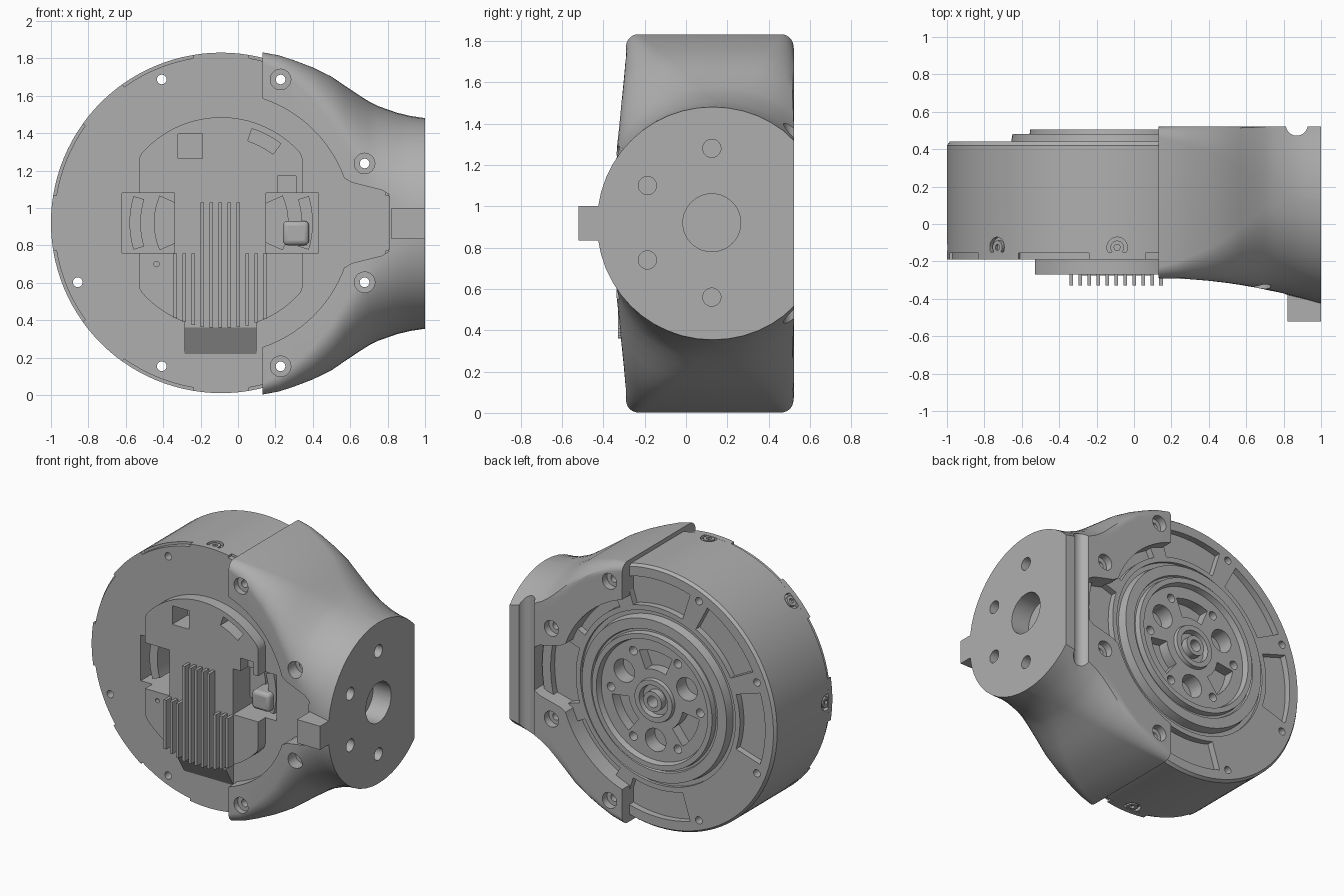
import bpy, bmesh
from math import sin, cos, pi, radians, sqrt
from mathutils import Vector

cube = bpy.data.objects.get("Cube")
if cube:
    bpy.data.objects.remove(cube, do_unlink=True)

grey = bpy.data.materials.new("plain grey")
grey.use_nodes = True
grey.diffuse_color = (0.43, 0.43, 0.43, 1)
grey.node_tree.nodes["Principled BSDF"].inputs["Base Color"].default_value = (0.43, 0.43, 0.43, 1)

CX, CZ, R = -0.09, 0.92, 0.91      # motor axis and radius
FRONT, BACK = -0.19, 0.44          # motor faces


def finish(name, bm):
    bmesh.ops.recalc_face_normals(bm, faces=bm.faces)
    mesh = bpy.data.meshes.new(name)
    bm.to_mesh(mesh)
    bm.free()
    mesh.materials.append(grey)
    ob = bpy.data.objects.new(name, mesh)
    bpy.context.collection.objects.link(ob)
    return ob


def loft(name, rings):
    """Skin closed rings of equal length and cap both ends."""
    bm = bmesh.new()
    loops = [[bm.verts.new(p) for p in ring] for ring in rings]
    n = len(loops[0])
    for a, b in zip(loops, loops[1:]):
        for i in range(n):
            j = (i + 1) % n
            bm.faces.new((a[i], a[j], b[j], b[i]))
    bm.faces.new(loops[0])
    bm.faces.new(loops[-1])
    return finish(name, bm)


def prism(name, pts, y0, y1):
    return loft(name, [[(x, y, z) for x, z in pts] for y in (y0, y1)])


def box(name, x0, x1, y0, y1, z0, z1):
    return prism(name, [(x0, z0), (x1, z0), (x1, z1), (x0, z1)], y0, y1)


def polar(r, deg):
    return CX + r * cos(radians(deg)), CZ + r * sin(radians(deg))


def sector(name, r0, r1, a0, a1, y0, y1, n=12):
    angles = [a0 + (a1 - a0) * i / n for i in range(n + 1)]
    pts = [polar(r1, a) for a in angles] + [polar(r0, a) for a in reversed(angles)]
    return prism(name, pts, y0, y1)


def rod(name, start, end, r, n=28):
    start, end = Vector(start), Vector(end)
    turn = (end - start).to_track_quat('Z', 'Y')
    rim = [turn @ Vector((r * cos(2 * pi * i / n), r * sin(2 * pi * i / n), 0)) for i in range(n)]
    return loft(name, [[p + v for v in rim] for p in (start, end)])


def bore(x, z, r, y0, y1, n=28):
    return rod("bore", (x, y0, z), (x, y1, z), r, n)


def lathe(name, profile, n=112):
    """Turn a closed profile of (radius, y) about the motor axis."""
    bm = bmesh.new()
    rows = []
    for r, y in profile:
        if r == 0:
            rows.append([bm.verts.new((CX, y, CZ))] * n)
        else:
            rows.append([bm.verts.new((CX + r * cos(2 * pi * i / n), y, CZ + r * sin(2 * pi * i / n)))
                         for i in range(n)])
    for a, b in zip(rows, rows[1:]):
        for i in range(n):
            j = (i + 1) % n
            corners = list(dict.fromkeys((a[i], a[j], b[j], b[i])))
            bm.faces.new(corners)
    return finish(name, bm)


def cut(target, cutters):
    for c in cutters:
        mod = target.modifiers.new("cut", 'BOOLEAN')
        mod.operation, mod.solver, mod.object = 'DIFFERENCE', 'EXACT', c
        bpy.context.view_layer.objects.active = target
        bpy.ops.object.modifier_apply(modifier=mod.name)
        bpy.data.objects.remove(c, do_unlink=True)


# Motor body with stepped hub and bearing on the back
motor = lathe("motor_body", [
    (0, FRONT), (.893, FRONT), (.893, -.155), (R, -.155), (R, .42), (.895, BACK), (.6, BACK),
    (.6, .42), (.57, .42), (.56, .48), (.49, .48), (.485, .465), (.47, .465), (.465, .505),
    (.43, .505), (.42, .465), (.15, .465), (.145, .49), (.11, .49), (.105, .45), (.07, .45),
    (.07, .5), (.04, .5), (.04, .38), (0, .38)])

screw_angles = [22.5 + 45 * k for k in range(8)]
cuts = []
for a in screw_angles:
    cuts.append(sector("pocket", .635, .83, a + 5, a + 40, .395, .6))
    cuts.append(bore(*polar(.83, a), .026, -.5, .7, 16))
for k in range(3):
    cuts.append(bore(*polar(.28, 30 + 120 * k), .08, .36, .6))
    cuts.append(sector("hub_slot", .21, .34, 68 + 120 * k, 112 + 120 * k, .39, .6))
for k in range(6):
    cuts.append(bore(*polar(.345, 60 * k), .03, .38, .6, 16))
# Side windows and small windows on the front
cuts += [box("window", -.62, -.34, -.4, .02, .76, 1.08), box("window", .15, .43, -.4, .02, .76, 1.08)]


def small_windows():
    return [box("window", -.32, -.19, -.4, -.1, 1.265, 1.395),
            sector("window", .46, .53, 53, 72, -.4, -.1)]


cuts += small_windows()
# Radial screw seats round the rim
for a in range(90, 271, 45):
    (x0, z0), (x1, z1) = polar(R - .025, a), polar(R + .05, a)
    cuts.append(rod("seat", (x0, -.125, z0), (x1, -.125, z1), .055))
cut(motor, cuts)

for a in range(90, 271, 45):
    (x0, z0), (x1, z1) = polar(R - .05, a), polar(R - .004, a)
    screw = rod("rim_screw", (x0, -.125, z0), (x1, -.125, z1), .036)
    (x0, z0), (x1, z1) = polar(R - .02, a), polar(R + .03, a)
    cut(screw, [rod("socket", (x0, -.125, z0), (x1, -.125, z1), .018, 6)])
for a in range(0, 360, 45):
    sector("rim_pad", .87, R, a - 9.5, a + 9.5, FRONT, -.15)

# Curved inner bands and connector seen through the windows
for side, a in (("right", 180), ("left", 0)):
    sector(side + "_inner_band", .43, .49, a - 17, a + 17, -.15, .03)
    sector(side + "_inner_core", .22, .36, a - 24, a + 24, -.08, .03)
connector = box("connector", .24, .38, -.2, .02, .8, .93)
bevel = connector.modifiers.new("round", 'BEVEL')
bevel.width, bevel.segments = .025, 3

# Raised front cover, clipped at the sides and notched at the windows
outline = []
for i in range(96):
    x, z = polar(.565, 3.75 * i)
    outline.append((min(max(x, -.53), .345), z))
cover = prism("front_cover", outline, -.27, FRONT + .001)
cut(cover, [box("notch", -.8, -.34, -.4, 0, .76, 1.08), box("notch", .15, .8, -.4, 0, .76, 1.08),
            box("notch", .21, .31, -.4, 0, 1.0, 1.17),
            bore(-.435, .7, .015, -.4, -.24, 12)] + small_windows())

# Cooling fins and the sloped foot below them
for i in range(11):
    x = -.335 + .048 * i
    low = max(.36, CZ - sqrt(.565 ** 2 - (x - CX) ** 2))
    box("cooling_fin", x - .01, x + .01, -.33, -.26, low, 1.03 if 3 <= i <= 7 else .755)
loft("sloped_foot", [[(x, -.275, .4), (x, -.275, .36), (x, FRONT, .22), (x, FRONT, .4)]
                     for x in (-.285, .1)])


# Clamp housing: rounded box blending to a clipped round flange
def section(x, h):
    t = (.915 - h) / .355
    r = .06 + .5 * t
    front = -.29 - .14 * ((x - .13) / .87) ** 2
    back = .52 + .17 * t
    r = min(r, (back - front) / 2, h)
    ring = []
    for sy, sz, a0 in ((1, 1, 0), (-1, 1, 90), (-1, -1, 180), (1, -1, 270)):
        yc = back - r if sy > 0 else front + r
        for i in range(13):
            a = radians(a0 + 7.5 * i)
            off = .0004 * i * (r > .559)
            ring.append((x, min(yc + r * cos(a) - off, .522), CZ - .003 + sz * (h - r) + r * sin(a)))
    return ring


stations = [(.13, .915), (.22, .898), (.3, .872), (.4, .834), (.5, .785), (.57, .737), (.64, .69),
            (.7, .652), (.75, .627), (.85, .592), (.92, .575), (1.0, .563)]
housing = loft("clamp_housing", [section(x, h) for x, h in stations])
notch = [(.4, .29), (.55, .25), (.61, .215), (.77, .175), (.81, .15)]
notch = [(x, CZ + z) for x, z in notch] + [(x, CZ - z) for x, z in reversed(notch)]
cuts = [bore(CX, CZ, .7, -.7, .7, 96), prism("notch", notch, -.7, .7),
        rod("groove", (.87, .53, -.2), (.87, .53, 2.2), .058),
        rod("flange_bore", (.86, .125, CZ), (1.1, .125, CZ), .14, 40)]
for a in (-67.5, -22.5, 22.5, 67.5):
    x, z = polar(.83, a)
    cuts += [bore(x, z, .026, -.7, .7, 16), bore(x, z, .055, -.7, -.25), bore(x, z, .055, .47, .7)]
for a in (60, 120, 180, 240, 300, 0):
    a = radians(a + 30)
    y, z = .125 + .36 * cos(a), CZ + .36 * sin(a)
    if y < .4:
        cuts.append(rod("bolt_hole", (.87, y, z), (1.1, y, z), .044))
cut(housing, cuts)

# Locating tab on the flange
box("locating_tab", .82, 1.0, -.52, -.25, .835, 1.0)

# Smooth curved walls, crisp edges
for ob in bpy.context.scene.objects:
    ob.select_set(ob.type == 'MESH' and grey.name in ob.data.materials)
bpy.context.view_layer.objects.active = motor
bpy.ops.object.shade_smooth_by_angle(angle=radians(28))
